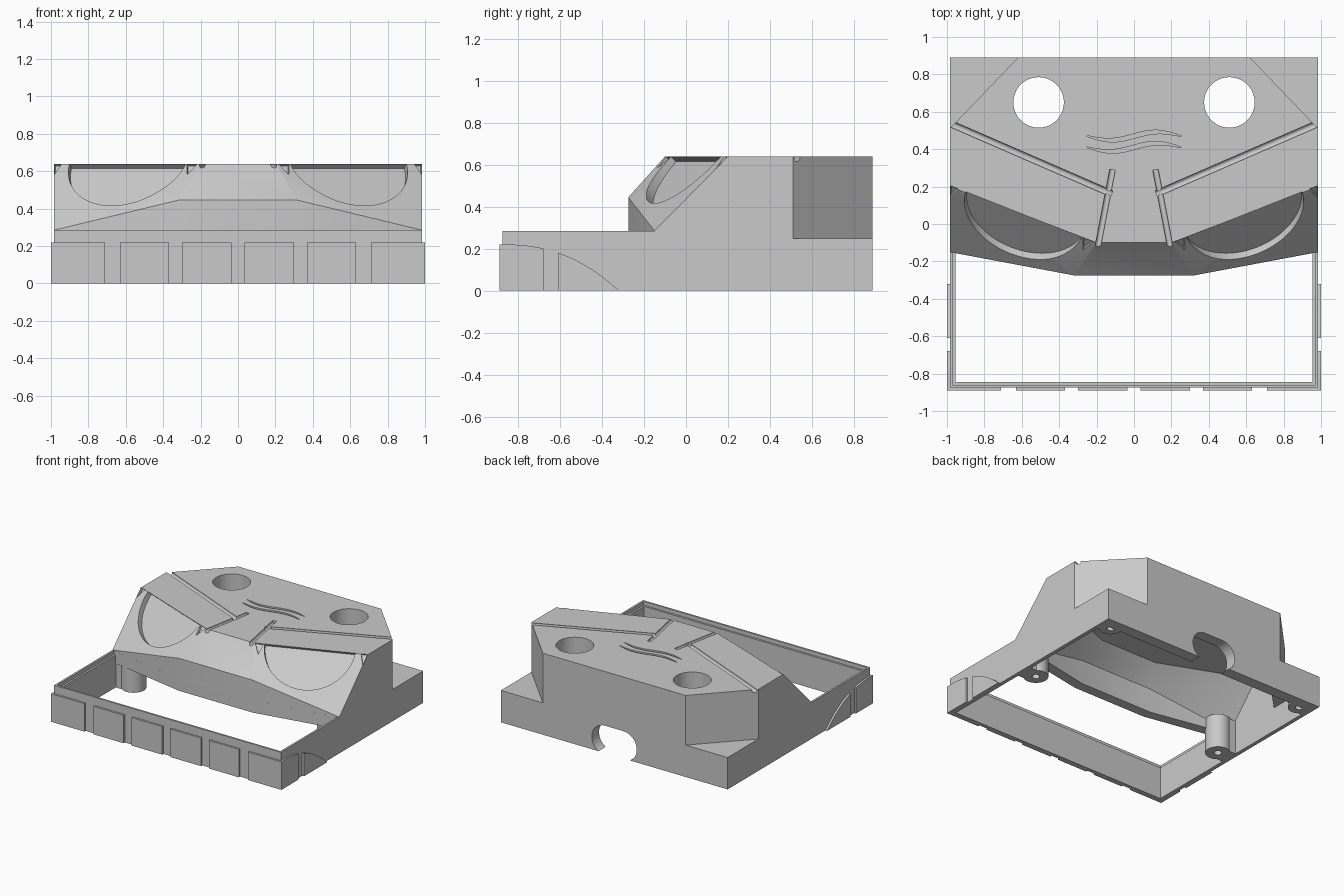
import bpy, bmesh, math
from mathutils import Vector, Matrix

cube = bpy.data.objects.get("Cube")
if cube:
    bpy.data.objects.remove(cube, do_unlink=True)

grey = bpy.data.materials.new("plain_grey")
grey.use_nodes = True
grey.diffuse_color = (0.59, 0.59, 0.59, 1)
grey.node_tree.nodes["Principled BSDF"].inputs["Base Color"].default_value = (0.59, 0.59, 0.59, 1)

X, Y, Z = Vector((1, 0, 0)), Vector((0, 1, 0)), Vector((0, 0, 1))
O = Vector()


def finish(name, bm):
    bmesh.ops.recalc_face_normals(bm, faces=bm.faces[:])
    mesh = bpy.data.meshes.new(name)
    bm.to_mesh(mesh)
    bm.free()
    mesh.materials.append(grey)
    ob = bpy.data.objects.new(name, mesh)
    bpy.context.collection.objects.link(ob)
    return ob


def prism(name, outline, origin, u, v, n, low, high):
    """Extrude a flat outline, given in axes u and v, along n."""
    bm = bmesh.new()
    ends = [[bm.verts.new(origin + u * a + v * b + n * h) for a, b in outline] for h in (low, high)]
    bm.faces.new(ends[0])
    bm.faces.new(ends[1])
    count = len(outline)
    for i in range(count):
        j = (i + 1) % count
        bm.faces.new((ends[0][i], ends[0][j], ends[1][j], ends[1][i]))
    return finish(name, bm)


def mirrored(half):
    return half + [(-a, b) for a, b in reversed(half)]


def rod(name, start, end, radius, sides=48):
    start, end = Vector(start), Vector(end)
    axis = end - start
    bm = bmesh.new()
    turn = axis.to_track_quat('Z', 'Y').to_matrix().to_4x4()
    bmesh.ops.create_cone(bm, cap_ends=True, segments=sides, radius1=radius, radius2=radius,
                          depth=axis.length, matrix=Matrix.Translation((start + end) / 2) @ turn)
    return finish(name, bm)


def cut(ob, cutter):
    cutter.hide_render = True
    mod = ob.modifiers.new("cut", 'BOOLEAN')
    mod.operation = 'DIFFERENCE'
    mod.solver = 'EXACT'
    mod.object = cutter
    bpy.context.view_layer.objects.active = ob
    bpy.ops.object.modifier_apply(modifier=mod.name)
    bpy.data.objects.remove(cutter, do_unlink=True)


# Solid outer body: named points on the left half, mirrored to the right
points = dict(A=(.985, -.875, 0), B=(.985, -.875, .285), C=(.985, -.15, .285), D=(.985, .2, .64),
              E=(.985, .51, .64), F=(.985, .51, .25), G=(.985, .89, .25), H=(.985, .89, 0),
              I=(.62, .89, .25), J=(.62, .89, .64), K=(.2, -.1, .64), L=(.32, -.275, .445),
              M=(.32, -.275, .285))
bm = bmesh.new()
left = {k: bm.verts.new(p) for k, p in points.items()}
right = {k: bm.verts.new((-p[0], p[1], p[2])) for k, p in points.items()}
for side in (left, right):
    for loop in ("AHGFEDCB", "FGI", "FIJE", "DKL", "DLC", "CLM"):
        bm.faces.new([side[k] for k in loop])
for chain in ("KDEJ", "HGIJ", "KL", "LM", "AB", "BCM", "AH"):
    bm.faces.new([left[k] for k in chain] + [right[k] for k in reversed(chain)])
body = finish("body_shell", bm)

# Open front bay, with a stepped rim
bay = mirrored([(.955, -.845), (.955, -.1556), (.32, -.275)])
cut(body, prism("bay_cutter", bay, O, X, Y, Z, -.1, .32))
rim = mirrored([(.97, -.86), (.97, -.1528), (.32, -.275)])
cut(body, prism("rim_cutter", rim, O, X, Y, Z, .255, .3))

# Low space under the whole body
low_space = mirrored([(.955, -.5), (.955, .8)])
cut(body, prism("low_cutter", low_space, O, X, Y, Z, -.1, .19))

# Upper cavity that follows the sloped front and the clipped corners
bm = bmesh.new()
for s in (-1, 1):
    for x, y, z in ((.955, .22, .515), (.25, -.06, .515), (.32, -.195, .38), (.955, -.07, .21),
                    (.955, .42, .515), (.58, .8, .515), (.32, -.195, .1), (.955, -.07, .1),
                    (.955, .42, .1), (.58, .8, .1)):
        bm.verts.new((s * x, y, z))
hull = bmesh.ops.convex_hull(bm, input=bm.verts[:])
bmesh.ops.delete(bm, geom=[g for g in hull["geom_interior"] if isinstance(g, bmesh.types.BMVert)],
                 context='VERTS')
cut(body, finish("cavity_cutter", bm))

# Flat-topped cable arch through the back wall
arch = [(.08 + .115 * math.sin(a), .1 + .115 * math.cos(a))
        for a in [math.pi * i / 24 for i in range(25)]]
cut(body, prism("arch_cutter", mirrored(arch), O, X, Z, Y, .7, 1))

for s in (-1, 1):
    # Round holes and rounded grooves in the top
    cut(body, rod("hole_cutter", (s * .51, .65, .4), (s * .51, .65, .7), .135, 64))
    cut(body, rod("groove_cutter", (s * 1.02, .553, .634), (s * .12, .162, .634), .018, 16))
    cut(body, rod("groove_cutter", (s * .115, .29, .634), (s * .195, -.13, .634), .016, 16))

    # Half-round recess in the sloped face
    u = Vector((s * .93, .367, 0)).normalized()
    n = Vector((s * .27, -.68, .68)).normalized()
    v = (u.cross(n) * s).normalized()
    mid = Vector((s * .59, .05, .64))
    start = math.asin(.02 / .333)
    angles = [start + (math.pi - 2 * start) * i / 40 for i in range(41)]
    half_round = [(.333 * math.cos(a), .333 * math.sin(a) - .02) for a in angles]
    cut(body, prism("recess_cutter", half_round, mid, u, v, n, -.036, .06))
    # Small pointed nicks beside the recess
    for nick in ([(.375, 0), (.42, 0), (.4, .085)], [(-.4, 0), (-.34, 0), (-.365, .08)]):
        cut(body, prism("nick_cutter", nick, mid, u, v, n, -.018, .05))

    # Screw posts under the shell
    for name, x, y, r, h in (("side_post", .85, -.08, .09, .27), ("corner_post", .88, .79, .08, .2)):
        post = rod(name, (s * x, y, 0), (s * x, y, h), r)
        cut(post, rod("screw_cutter", (s * x, y, -.1), (s * x, y, .15), .028, 24))
        web = [(s * (x + r * .5), y - r * .8), (s * .97, y - r * .8),
               (s * .97, y + r * .8), (s * (x + r * .5), y + r * .8)]
        prism(name + "_web", web, O, X, Y, Z, 0, h)

    # Raised side panels with a curved upper edge
    def arc_height(y):
        t = (y + .85) / .53
        return .22 - .22 * t * t * (.75 + .25 * t)

    for a, b in ((-.89, -.68), (-.61, -.32)):
        ys = [a + (b - a) * i / 12 for i in range(13)]
        outline = [(a, 0)] + [(y, max(arc_height(y), .001)) for y in ys] + [(b, 0)]
        prism("side_panel", outline, O, Y, Z, X * s, .98, 1.0)

    # Raised front panels
    for a, b in ((.035, .3), (.37, .63), (.71, 1.0)):
        outline = [(s * a, 0), (s * b, 0), (s * b, .22), (s * a, .22)]
        prism("front_panel", outline, O, X, Z, Y, -.89, -.87)

# Apron hanging below the sloped front
apron = mirrored([(.96, -.155), (.32, -.275)])
apron += [(x, y + .08) for x, y in reversed(apron)]
prism("front_apron", apron, O, X, Y, Z, .19, .286)

# Twin wavy slots on the top
for y0 in (.41, .47):
    xs = [-.25 + .5 * i / 24 for i in range(25)]

    def edge(x, sign):
        width = .011 * (1 - (x / .26) ** 2) + .001
        return (x, y0 + .022 * math.sin(x * 4 * math.pi) + sign * width)

    outline = [edge(x, -1) for x in xs] + [edge(x, 1) for x in reversed(xs)]
    cut(body, prism("wave_cutter", outline, O, X, Y, Z, .625, .7))

# Smooth the round parts, keep the edges crisp
bpy.ops.object.select_all(action='DESELECT')
for ob in bpy.context.scene.objects:
    if ob.type == 'MESH':
        ob.select_set(True)
bpy.context.view_layer.objects.active = body
bpy.ops.object.shade_smooth_by_angle(angle=math.radians(20))
